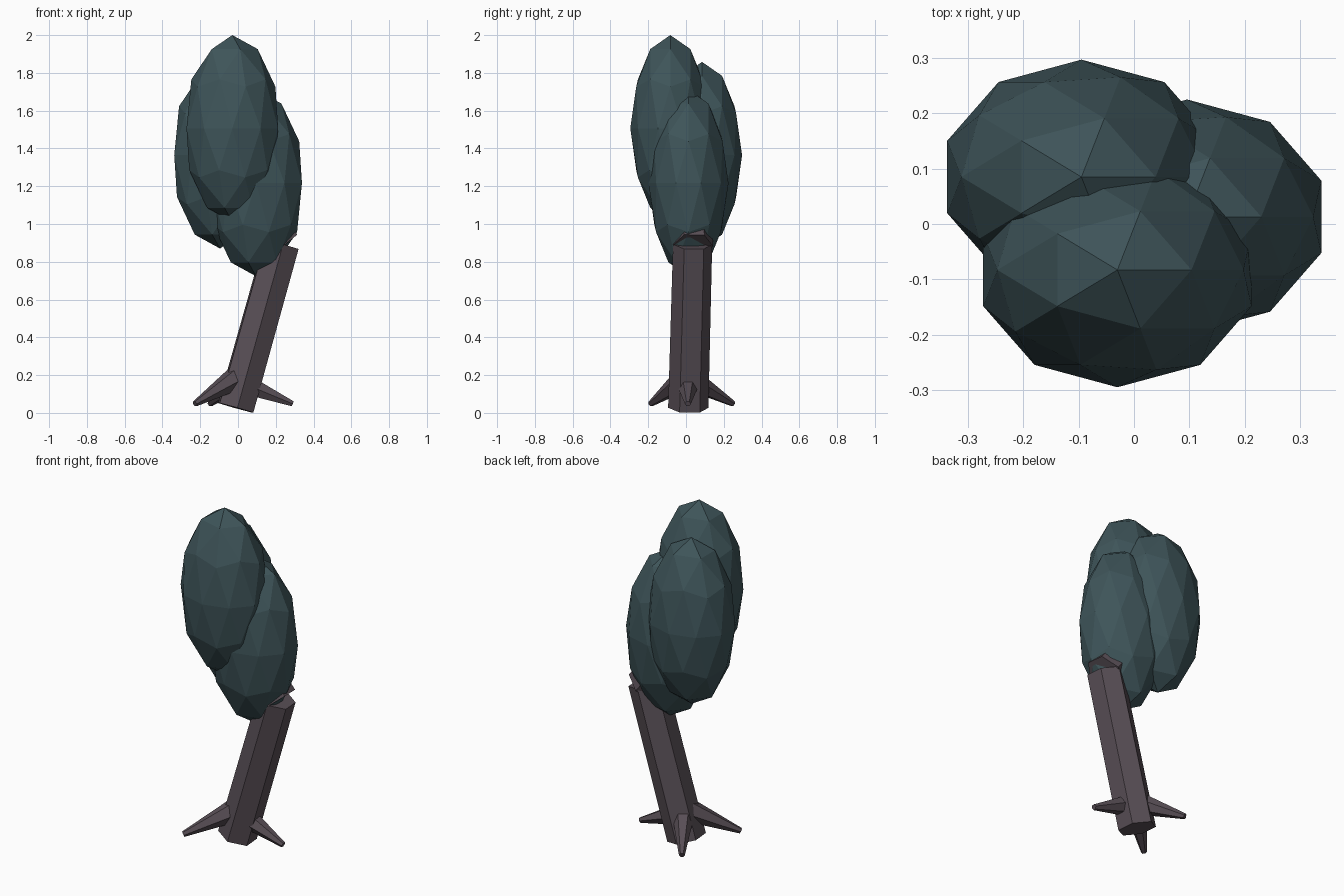
import bpy, bmesh, math
from mathutils import Vector

if "Cube" in bpy.data.objects:
    bpy.data.objects.remove(bpy.data.objects["Cube"])


def material(name, rgb):
    m = bpy.data.materials.new(name)
    m.diffuse_color = (*rgb, 1.0)
    m.use_nodes = True
    m.node_tree.nodes["Principled BSDF"].inputs["Base Color"].default_value = m.diffuse_color
    return m


BARK = material("dusky_bark", (0.098, 0.077, 0.092))
LEAF = material("dark_teal_leaf", (0.048, 0.089, 0.100))


def add_object(name, bm, mat):
    bmesh.ops.recalc_face_normals(bm, faces=bm.faces)
    mesh = bpy.data.meshes.new(name)
    bm.to_mesh(mesh)
    bm.free()
    mesh.materials.append(mat)
    obj = bpy.data.objects.new(name, mesh)
    bpy.context.collection.objects.link(obj)
    return obj


def limb(name, start, end, r0, r1, ref, roll, sides=6):
    """Tapered prism from start to end; ref sets where the first corner points."""
    p0, p1 = Vector(start), Vector(end)
    axis = (p1 - p0).normalized()
    u = Vector(ref)
    u = (u - axis * u.dot(axis)).normalized()
    v = axis.cross(u)
    bm = bmesh.new()
    rings = []
    for p, r in ((p0, r0), (p1, r1)):
        ring = []
        for i in range(sides):
            a = math.radians(roll) + math.tau * i / sides
            ring.append(bm.verts.new(p + r * (math.cos(a) * u + math.sin(a) * v)))
        rings.append(ring)
    low, high = rings
    for i in range(sides):
        j = (i + 1) % sides
        bm.faces.new((low[i], low[j], high[j], high[i]))
    bm.faces.new(low[::-1])
    bm.faces.new(high)
    return add_object(name, bm, BARK)


# Leaning trunk, and the upper trunk bending back into the leaves
X, Z = (1, 0, 0), (0, 0, 1)
limb("lower_trunk", (-0.012, 0.012, 0.027), (0.23, 0.035, 0.892), 0.107, 0.104, X, 35)
limb("upper_trunk", (0.238, 0.037, 0.885), (-0.01, 0.03, 1.2), 0.107, 0.095, X, 35)

# Three roots running from inside the trunk down to blunt tips
roots = [
    ("right_root", (0.02, 0.01, 0.16), (0.29, 0.01, 0.048), 0.064),
    ("front_left_root", (0.01, 0.01, 0.195), (-0.228, -0.187, 0.048), 0.07),
    ("back_root", (0.01, 0.01, 0.185), (-0.148, 0.25, 0.048), 0.066),
]
for name, start, tip, r in roots:
    limb(name, start, tip, r, 0.016, Z, 30)

# Three tall faceted leaf clumps
clumps = [
    ("front_leaf_clump", (-0.03, -0.083, 1.506)),
    ("back_left_leaf_clump", (-0.095, 0.085, 1.364)),
    ("right_leaf_clump", (0.096, 0.013, 1.217)),
]
for name, centre in clumps:
    bm = bmesh.new()
    bmesh.ops.create_icosphere(bm, subdivisions=2, radius=1)
    bmesh.ops.scale(bm, vec=(0.255, 0.212, 0.494), verts=bm.verts)
    bmesh.ops.translate(bm, vec=centre, verts=bm.verts)
    add_object(name, bm, LEAF)
